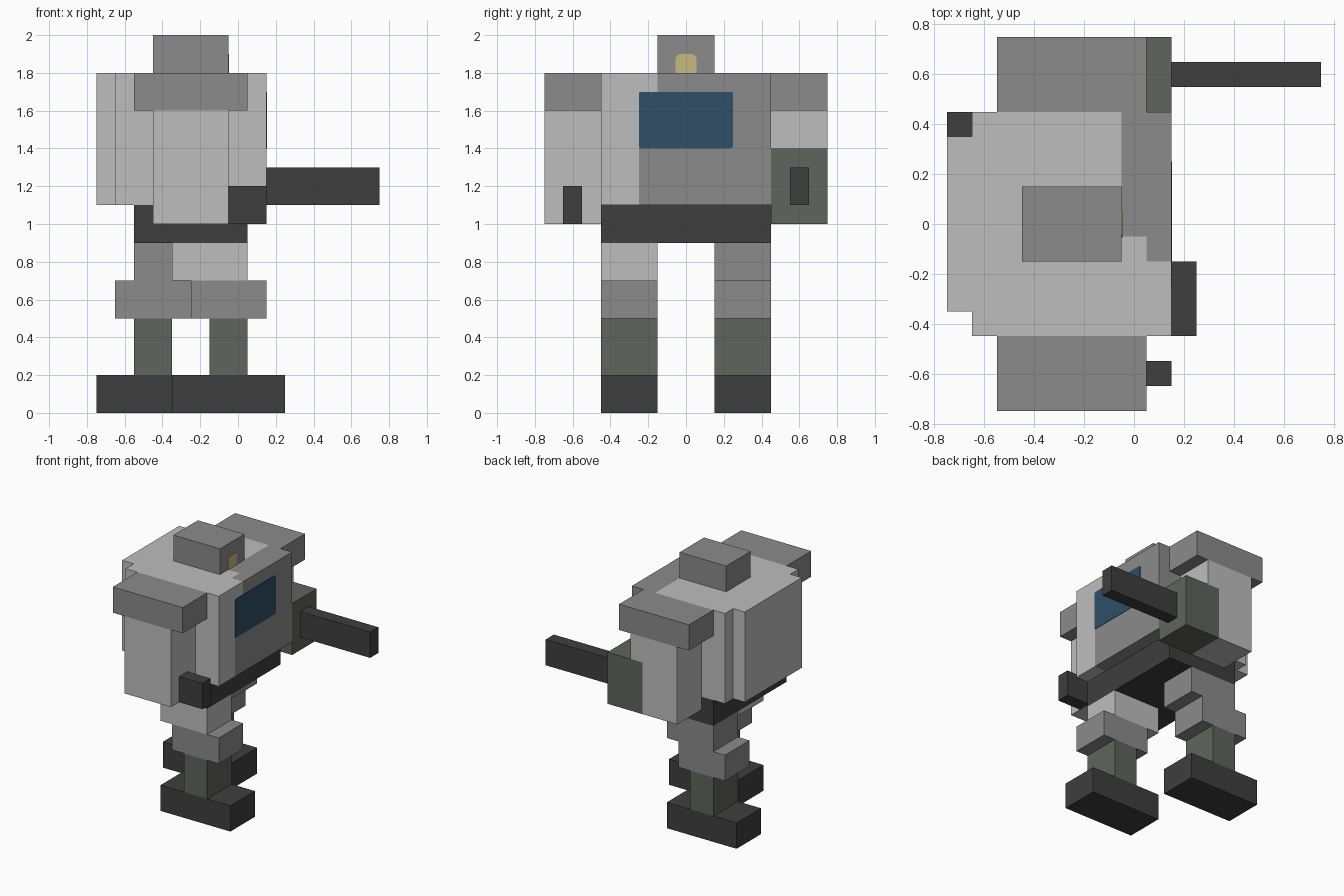
import bpy, bmesh
from mathutils import Vector

cube = bpy.data.objects.get("Cube")
if cube:
    bpy.data.objects.remove(cube, do_unlink=True)


def material(name, rgb):
    lin = [((c / 255 + 0.055) / 1.055) ** 2.4 for c in rgb] + [1.0]
    m = bpy.data.materials.new(name)
    m.use_nodes = True
    m.diffuse_color = lin
    bsdf = next(n for n in m.node_tree.nodes if n.type == 'BSDF_PRINCIPLED')
    bsdf.inputs["Base Color"].default_value = lin
    return m


LIGHT = material("light_grey", (190, 190, 190))
GREY = material("mid_grey", (139, 139, 139))
DARK = material("charcoal", (62, 62, 62))
GREEN = material("green_grey", (96, 99, 93))
BLUE = material("window_blue", (48, 78, 103))
YELLOW = material("lamp_yellow", (200, 184, 128))


def finish(name, bm, mats):
    me = bpy.data.meshes.new(name)
    bm.to_mesh(me)
    bm.free()
    for m in mats:
        me.materials.append(m)
    ob = bpy.data.objects.new(name, me)
    bpy.context.scene.collection.objects.link(ob)
    return ob


def box_mesh(x, y, z):
    bm = bmesh.new()
    bmesh.ops.create_cube(bm, size=1)
    for v in bm.verts:
        v.co = Vector([r[0] if c < 0 else r[1] for c, r in zip(v.co, (x, y, z))])
    return bm


def box(name, mat, x, y, z):
    return finish(name, box_mesh(x, y, z), [mat])


def plate(name, mat, x, y, z, radius, top_only=False):
    """Thin plate facing +x with softened corners."""
    bm = box_mesh(x, y, z)
    mid = sum(z) / 2
    edges = [e for e in bm.edges
             if abs(e.verts[0].co.x - e.verts[1].co.x) > 1e-4
             and (not top_only or e.verts[0].co.z > mid)]
    bmesh.ops.bevel(bm, geom=edges, offset=radius, segments=3, profile=0.5,
                    affect='EDGES')
    return finish(name, bm, [mat])


# Torso: cut along the paint borders, front corner painted mid grey
bm = box_mesh((-0.65, 0.15), (-0.45, 0.45), (1.1, 1.8))
cuts = [(0, -0.05), (0, 0.05), (1, -0.25), (1, -0.15), (1, -0.05), (2, 1.7)]
for axis, pos in cuts:
    normal = Vector((0, 0, 0))
    normal[axis] = 1
    bmesh.ops.bisect_plane(bm, geom=bm.verts[:] + bm.edges[:] + bm.faces[:],
                           plane_co=normal * pos, plane_no=normal)
for f in bm.faces:
    c = f.calc_center_median()
    if c.z > 1.7:
        painted = c.x > -0.05 and c.y > (-0.15 if c.x > 0.05 else -0.05)
    else:
        painted = c.x > -0.05 and c.y > -0.25
    f.material_index = int(painted)
finish("torso", bm, [LIGHT, GREY])
plate("cockpit_window", BLUE, (0.148, 0.153), (-0.25, 0.25), (1.4, 1.7), 0.015)
box("backpack", LIGHT, (-0.75, -0.65), (-0.35, 0.35), (1.1, 1.8))
box("pelvis", DARK, (-0.55, 0.05), (-0.45, 0.45), (0.9, 1.1))

# Head
box("head", GREY, (-0.45, -0.05), (-0.15, 0.15), (1.8, 2.0))
plate("head_lamp", YELLOW, (-0.052, -0.047), (-0.055, 0.055), (1.8, 1.9), 0.025, True)

# Shoulders and legs: side name, y range, stride offset, thigh offset and colour
for side, y, stride, swing, thigh in (
        ("near", (-0.45, -0.15), 0.0, 0.0, LIGHT),
        ("far", (0.15, 0.45), -0.4, -0.2, GREY)):
    out = (-0.75, -0.45) if y[0] < 0 else (0.45, 0.75)
    box(side + "_shoulder", GREY, (-0.55, 0.05), out, (1.6, 1.8))
    box(side + "_thigh", thigh, (-0.35 + swing, 0.05 + swing), y, (0.7, 0.9))
    box(side + "_knee", GREY, (-0.25 + stride, 0.15 + stride), y, (0.5, 0.7))
    box(side + "_shin", GREEN, (-0.15 + stride, 0.05 + stride), y, (0.2, 0.5))
    box(side + "_foot", DARK, (-0.35 + stride, 0.25 + stride), y, (0.0, 0.2))

# Near arm with short gun
box("near_arm", LIGHT, (-0.45, -0.05), (-0.75, -0.45), (1.0, 1.6))
box("near_short_gun", DARK, (-0.05, 0.15), (-0.65, -0.55), (1.0, 1.2))

# Far arm with cannon
box("far_upper_arm", LIGHT, (-0.45, -0.05), (0.45, 0.75), (1.4, 1.6))
box("far_elbow", LIGHT, (-0.45, -0.15), (0.45, 0.75), (1.0, 1.4))
box("far_gun_housing", GREEN, (-0.15, 0.15), (0.45, 0.75), (1.0, 1.4))
box("far_gun_barrel", DARK, (0.15, 0.75), (0.55, 0.65), (1.1, 1.3))
